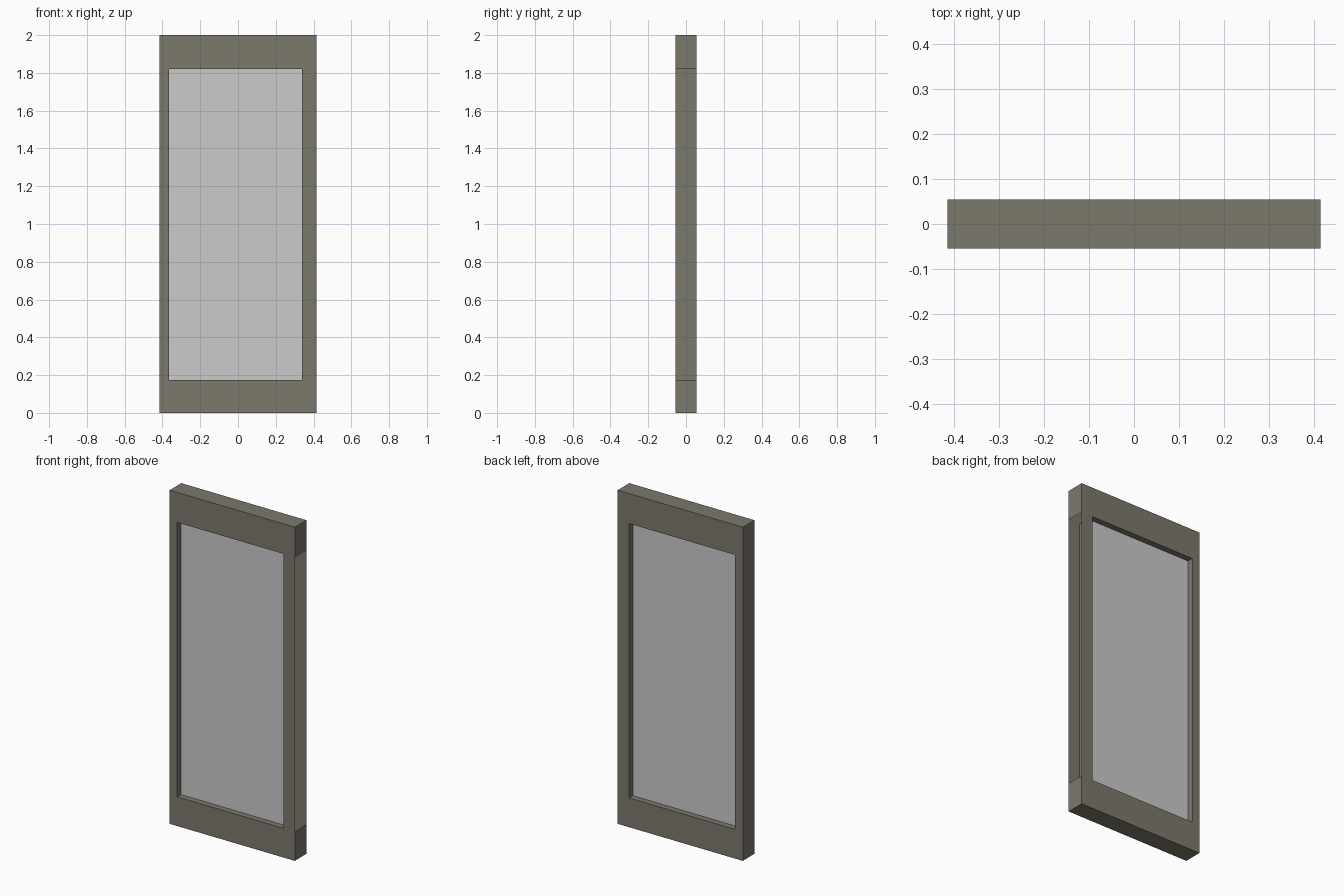
import bpy, bmesh

if "Cube" in bpy.data.objects:
    bpy.data.objects.remove(bpy.data.objects["Cube"])

XS = [-0.415, -0.365, 0.34, 0.415]
ZS = [0.0, 0.175, 1.82, 2.0]
D = 0.055                      # half depth of the frame


def finish(bm, name):
    bmesh.ops.remove_doubles(bm, verts=bm.verts, dist=1e-5)
    bmesh.ops.recalc_face_normals(bm, faces=bm.faces)
    mesh = bpy.data.meshes.new(name)
    bm.to_mesh(mesh)
    bm.free()
    obj = bpy.data.objects.new(name, mesh)
    bpy.context.collection.objects.link(obj)
    return obj


def quad(bm, *pts):
    bm.faces.new([bm.verts.new(p) for p in pts])


def wall(bm, a, b):
    # strip running through the depth between two (x, z) points
    quad(bm, (a[0], -D, a[1]), (b[0], -D, b[1]), (b[0], D, b[1]), (a[0], D, a[1]))


# Hollow frame shell: front and back sheets around the window
bm = bmesh.new()
for i in range(3):
    for k in range(3):
        if (i, k) == (1, 1):
            continue
        x0, x1, z0, z1 = XS[i], XS[i + 1], ZS[k], ZS[k + 1]
        for y in (-D, D):
            quad(bm, (x0, y, z0), (x1, y, z0), (x1, y, z1), (x0, y, z1))

# Outer edges; the right stile is left open between the rails
for i in range(3):
    for z in (ZS[0], ZS[3]):
        wall(bm, (XS[i], z), (XS[i + 1], z))
    wall(bm, (XS[0], ZS[i]), (XS[0], ZS[i + 1]))
    if i != 1:
        wall(bm, (XS[3], ZS[i]), (XS[3], ZS[i + 1]))

# Window reveal
ring = [(XS[1], ZS[1]), (XS[2], ZS[1]), (XS[2], ZS[2]), (XS[1], ZS[2])]
for a, b in zip(ring, ring[1:] + ring[:1]):
    wall(bm, a, b)
frame = finish(bm, "door_frame")

mat = bpy.data.materials.new("dark_bronze")
mat.diffuse_color = (0.2, 0.19, 0.15, 1)
mat.use_nodes = True
mat.node_tree.nodes["Principled BSDF"].inputs["Base Color"].default_value = mat.diffuse_color
frame.data.materials.append(mat)

# Glass pane set in the middle of the reveal
bm = bmesh.new()
bmesh.ops.create_cube(bm, size=1)
for v in bm.verts:
    v.co = (XS[2] if v.co.x > 0 else XS[1],
            0.018 if v.co.y > 0 else -0.019,
            ZS[2] if v.co.z > 0 else ZS[1])
finish(bm, "glass_pane")
